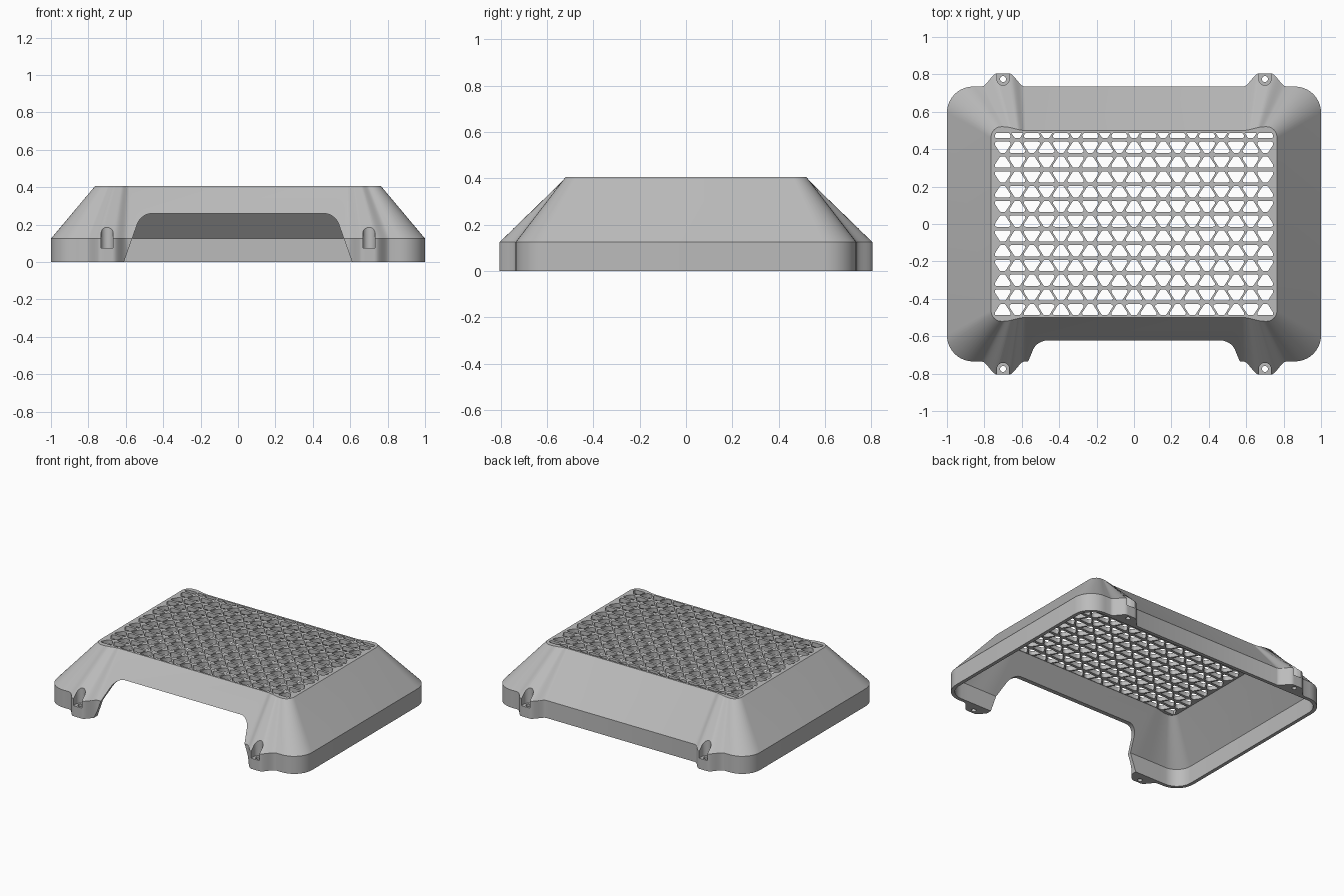
import bpy, bmesh, math
from mathutils import Matrix

if "Cube" in bpy.data.objects:
    bpy.data.objects.remove(bpy.data.objects["Cube"])

grey = bpy.data.materials.new("plain_grey")
grey.use_nodes = True
grey.diffuse_color = (0.5, 0.5, 0.5, 1)
grey.node_tree.nodes["Principled BSDF"].inputs["Base Color"].default_value = (0.5, 0.5, 0.5, 1)

BEND, TOP, PLATE = 0.125, 0.405, 0.03
TAB_X, TAB_Y = 0.70, 0.775


def link(name, data):
    ob = bpy.data.objects.new(name, data)
    bpy.context.collection.objects.link(ob)
    data.materials.append(grey)
    return ob


def mesh_object(name, bm):
    bmesh.ops.recalc_face_normals(bm, faces=bm.faces)
    me = bpy.data.meshes.new(name)
    bm.to_mesh(me)
    bm.free()
    return link(name, me)


def full_loop(quarter):
    """Mirror a quarter outline into all four quadrants."""
    loop = []
    for sx, sy in ((1, 1), (-1, 1), (-1, -1), (1, -1)):
        pts = [(x * sx, y * sy) for x, y in quarter]
        loop += pts if sx * sy > 0 else pts[::-1]
    return loop


def outlines(wall, rim, tab):
    """Base and top outlines, inset by wall and rim, with optional screw tabs."""
    base, top = [], []
    for i in range(11):
        a = math.pi / 2 * i / 10
        c, s = math.cos(a), math.sin(a)
        base.append((0.86 + (0.14 - wall) * c, 0.595 + (0.14 - wall) * s))
        top.append((0.71 + (0.055 - rim) * c, 0.46 + (0.06 - rim) * s))
    for i in range(25):
        u = i / 12 - 1
        t = min(max((0.115 - abs(u) * 0.115) / 0.083, 0), 1)
        bump = t * t * (3 - 2 * t)
        base.append((TAB_X - 0.115 * u, 0.735 - wall + tab * bump))
        ease = (1 + math.cos(math.pi * (u + 1) / 2)) / 2
        top.append((TAB_X - 0.06 * (u + 1), 0.5 - rim + 0.02 * ease))
    return full_loop(base), full_loop(top)


def prism(bm, loop, low, high, matrix=Matrix()):
    """Closed extrusion of a flat loop."""
    rings = [[bm.verts.new(matrix @ Matrix.Translation((x, y, z)).translation)
              for x, y in loop] for z in (low, high)]
    n = len(loop)
    bm.faces.new(rings[0][::-1])
    bm.faces.new(rings[1])
    for i in range(n):
        j = (i + 1) % n
        bm.faces.new((rings[0][i], rings[0][j], rings[1][j], rings[1][i]))


def arc(cx, cy, r, start, end, n):
    return [(cx + r * math.cos(math.radians(start + (end - start) * i / n)),
             cy + r * math.sin(math.radians(start + (end - start) * i / n))) for i in range(n + 1)]


# Shell: outer skin up, over the rim, and back down the inside
out_base, out_top = outlines(0, 0, 0.07)
in_base, in_top = outlines(0.025, 0.01, 0)
levels = [(out_base, 0), (out_base, BEND), (out_top, TOP),
          (in_top, TOP), (in_top, TOP - PLATE), (in_base, BEND), (in_base, 0)]
bm = bmesh.new()
rings = [[bm.verts.new((x, y, z)) for x, y in loop] for loop, z in levels]
count = len(out_base)
for k, ring in enumerate(rings):
    above = rings[(k + 1) % len(rings)]
    for i in range(count):
        j = (i + 1) % count
        bm.faces.new((ring[i], ring[j], above[j], above[i]))
shell = mesh_object("vent_cover_shell", bm)

# Cutter for the front opening, drawn in x-z and extruded along y
half = [(0.645, -0.1), (0.61, 0)] + arc(0.455, 0.17, 0.09, 15, 90, 10)
opening = bmesh.new()
prism(opening, half + [(-x, z) for x, z in half[::-1]], 0.5, 0.95,
      Matrix.Rotation(math.pi / 2, 4, 'X'))

# Cutters for the screw pockets, open outward, and their through holes
pockets, holes = bmesh.new(), bmesh.new()
pocket = arc(0, 0, 0.033, 180, 360, 16) + [(0.033, 0.1), (-0.033, 0.1)]
for sx in (-1, 1):
    for sy in (-1, 1):
        place = Matrix.Translation((sx * TAB_X, sy * TAB_Y, 0))
        prism(pockets, [(x, y * sy) for x, y in pocket], 0.075, 0.5, place)
        prism(holes, arc(0, 0, 0.016, 0, 345, 23), -0.1, 0.1, place)

cutters = [mesh_object(n, b) for n, b in
           (("opening_cutter", opening), ("pocket_cutter", pockets), ("hole_cutter", holes))]
for cutter in cutters:
    cutter.hide_render = True
    mod = shell.modifiers.new(cutter.name, 'BOOLEAN')
    mod.operation, mod.solver, mod.object = 'DIFFERENCE', 'EXACT', cutter


# Grille: flat filled curve with rows of alternating blunt triangles
def clip(poly, axis, sign, limit):
    """Trim a convex polygon to one side of a line."""
    result = []
    for a, b in zip(poly, poly[1:] + poly[:1]):
        da, db = limit - sign * a[axis], limit - sign * b[axis]
        if da >= 0:
            result.append(a)
        if da * db < 0:
            t = da / (da - db)
            result.append((a[0] + (b[0] - a[0]) * t, a[1] + (b[1] - a[1]) * t))
    return result


curve = bpy.data.curves.new("grille", 'CURVE')
curve.dimensions, curve.fill_mode, curve.extrude = '2D', 'BOTH', PLATE / 2


def add_spline(loop):
    spline = curve.splines.new('POLY')
    spline.points.add(len(loop) - 1)
    for point, (x, y) in zip(spline.points, loop):
        point.co = (x, y, 0, 1)
    spline.use_cyclic_u = True


add_spline(in_top)
side = [(0.033, -0.03), (0.042, -0.026), (0.043, -0.016), (0.017, 0.025), (0.011, 0.03)]
blunt = side + [(-x, y) for x, y in side[::-1]]
for row in range(-6, 7):
    for col in range(-9, 10):
        flip = 1 if (row + col) % 2 else -1
        poly = [(col * 0.078 + x, 0.015 + row * 0.079 + y * flip) for x, y in blunt]
        for axis, limit in ((0, 0.742), (1, 0.487)):
            for sign in (-1, 1):
                poly = clip(poly, axis, sign, limit)
        if len(poly) > 2:
            add_spline(poly)
grille = link("grille", curve)
grille.location.z = TOP - PLATE / 2

# Bake to meshes, then shade the shell smooth with sharp edges kept
bpy.ops.object.select_all(action='DESELECT')
for ob in (shell, grille):
    ob.select_set(True)
bpy.context.view_layer.objects.active = shell
bpy.ops.object.convert(target='MESH')
for cutter in cutters:
    bpy.data.objects.remove(cutter)
grille.select_set(False)
bpy.ops.object.shade_smooth_by_angle(angle=math.radians(30))
